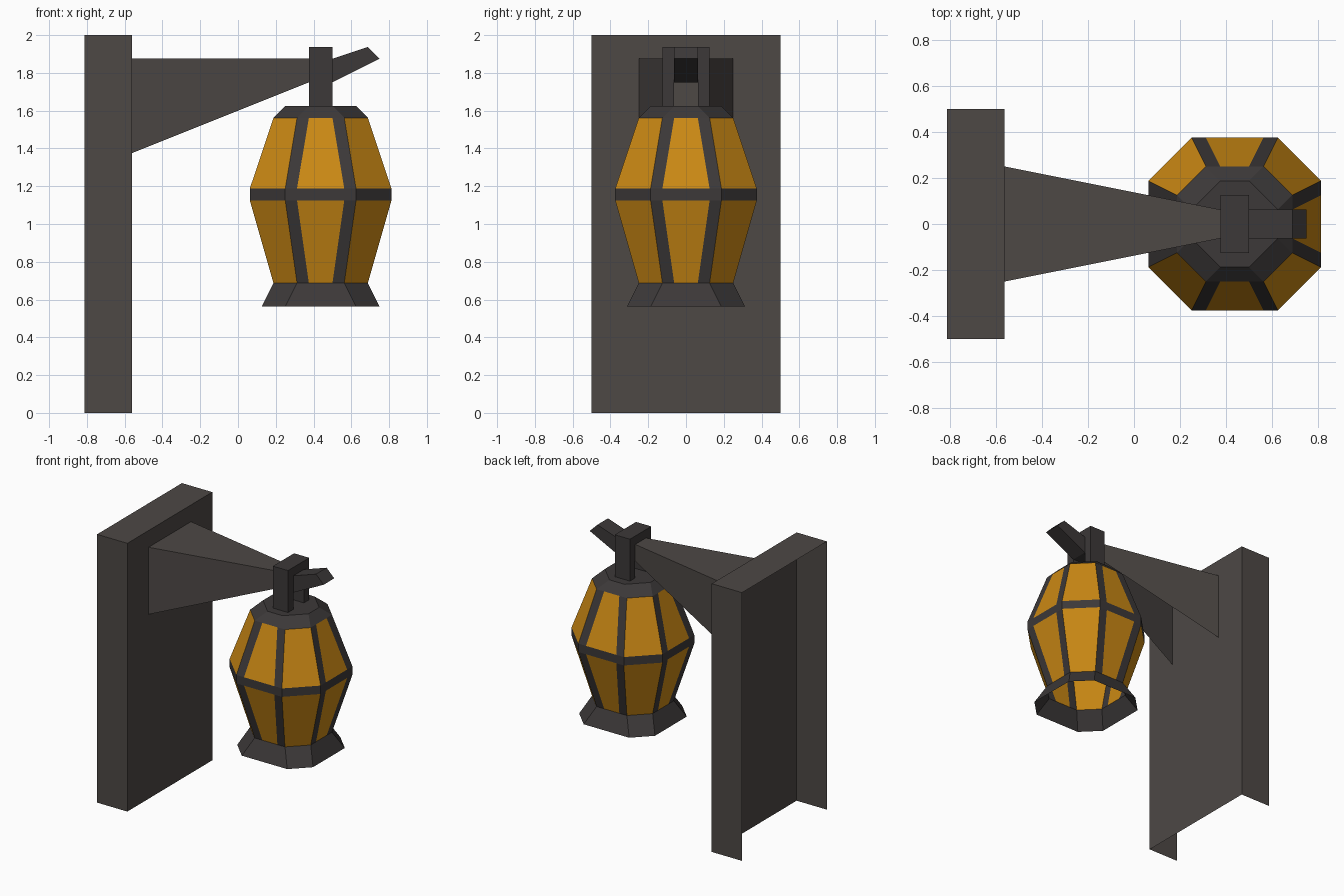
import bpy, bmesh
from mathutils import Vector

if "Cube" in bpy.data.objects:
    bpy.data.objects.remove(bpy.data.objects["Cube"])


def material(name, rgb):
    m = bpy.data.materials.new(name)
    m.diffuse_color = (*rgb, 1)
    m.use_nodes = True
    m.node_tree.nodes["Principled BSDF"].inputs["Base Color"].default_value = m.diffuse_color
    return m


WOOD = material("dark_wood", (0.075, 0.065, 0.06))
IRON = material("dark_iron", (0.045, 0.04, 0.04))
GLASS = material("amber_glass", (0.6, 0.25, 0.007))


def make(name, faces, mat):
    """Join a list of polygons (point lists) into one flat-shaded object."""
    bm = bmesh.new()
    for pts in faces:
        bm.faces.new([bm.verts.new(p) for p in pts])
    bmesh.ops.remove_doubles(bm, verts=bm.verts, dist=1e-4)
    me = bpy.data.meshes.new(name)
    bm.to_mesh(me)
    bm.free()
    me.materials.append(mat)
    ob = bpy.data.objects.new(name, me)
    bpy.context.collection.objects.link(ob)
    return ob


def prism(a, b, skip=()):
    """Faces between two end sections (x, half_y, z_low, z_high)."""
    def sec(s):
        x, y, lo, hi = s
        return [Vector(p) for p in ((x, -y, lo), (x, y, lo), (x, y, hi), (x, -y, hi))]
    p, q = sec(a), sec(b)
    sides = ["bottom", "far", "top", "near"]
    out = {n: [p[i], p[(i + 1) % 4], q[(i + 1) % 4], q[i]] for i, n in enumerate(sides)}
    out["start"], out["end"] = p[::-1], q
    return [[v.copy() for v in f][::-1] if n in sides else f
            for n, f in out.items() if n not in skip]


# Wall plate, open at the back and underneath
make("wall_plate", prism((-.8125, .5, 0, 2), (-.5625, .5, 0, 2), ("start", "bottom")), WOOD)

# Tapered arm, open underneath
make("arm", prism((-.5625, .25, 1.375, 1.875), (.375, .0625, 1.75, 1.875),
                  ("start", "bottom", "end")), WOOD)

# Upturned hook at the end of the arm
hook = prism((.375, .0625, 1.75, 1.875), (.5, .0625, 1.75, 1.875), ("end",))
for pts in prism((.5, .0625, 1.75, 1.875), (.75, .0625, 1.875, 1.9375), ("start",)):
    for v in pts:
        if v.x > .7 and v.z > 1.9:
            v.x = .6875
    hook.append(pts)
make("hook", hook, IRON)

# Hanger: upside-down U strap over the arm
u = [(-.125, 1.625), (-.125, 1.9375), (.125, 1.9375), (.125, 1.625),
     (.0625, 1.625), (.0625, 1.875), (-.0625, 1.875), (-.0625, 1.625)]
strap = [[(.375, y, z) for y, z in u], [(.5, y, z) for y, z in u[::-1]]]
for (y0, z0), (y1, z1) in zip(u, u[1:] + u[:1]):
    strap.append([(.5, y0, z0), (.5, y1, z1), (.375, y1, z1), (.375, y0, z0)])
make("hanger", strap, IRON)

# Lantern body: octagonal rings (z, half width, half short side)
CX, BAR = .4375, .0625
RINGS = [(.5625, .3125, .1875), (.6875, .25, .125), (1.125, .375, .1875),
         (1.1875, .375, .1875), (1.5625, .25, .125), (1.625, .1875, .0625)]


def turn(p, k):
    x, y, z = p
    for _ in range(k):
        x, y = -y, x
    return (CX + x, y, z)


def wall(a, b, k, side):
    """Quad between rings a and b; side = 'flat' with limits, or diagonal."""
    (z0, h0, s0), (z1, h1, s1) = a, b
    if side == "diagonal":
        pts = [(s0, -h0, z0), (h0, -s0, z0), (h1, -s1, z1), (s1, -h1, z1)]
    else:
        l0, r0, l1, r1 = {"full": (-s0, s0, -s1, s1),
                          "left": (-s0, BAR - s0, -s1, BAR - s1),
                          "pane": (BAR - s0, s0 - BAR, BAR - s1, s1 - BAR),
                          "right": (s0 - BAR, s0, s1 - BAR, s1)}[side]
        pts = [(l0, -h0, z0), (r0, -h0, z0), (r1, -h1, z1), (l1, -h1, z1)]
    return [turn(p, k) for p in pts]


frame, panes = [], []
for i, (a, b) in enumerate(zip(RINGS, RINGS[1:])):
    for k in range(4):
        if i in (1, 3):
            panes += [wall(a, b, k, s) for s in ("pane", "diagonal")]
            frame += [wall(a, b, k, s) for s in ("left", "right")]
        else:
            frame += [wall(a, b, k, s) for s in ("full", "diagonal")]

# Closed cap on top of the lantern
z, h, s = RINGS[-1]
frame.append([turn(p, k) for k in range(4) for p in ((-s, -h, z), (s, -h, z))])
make("lantern_frame", frame, IRON)
make("lantern_panes", panes, GLASS)
